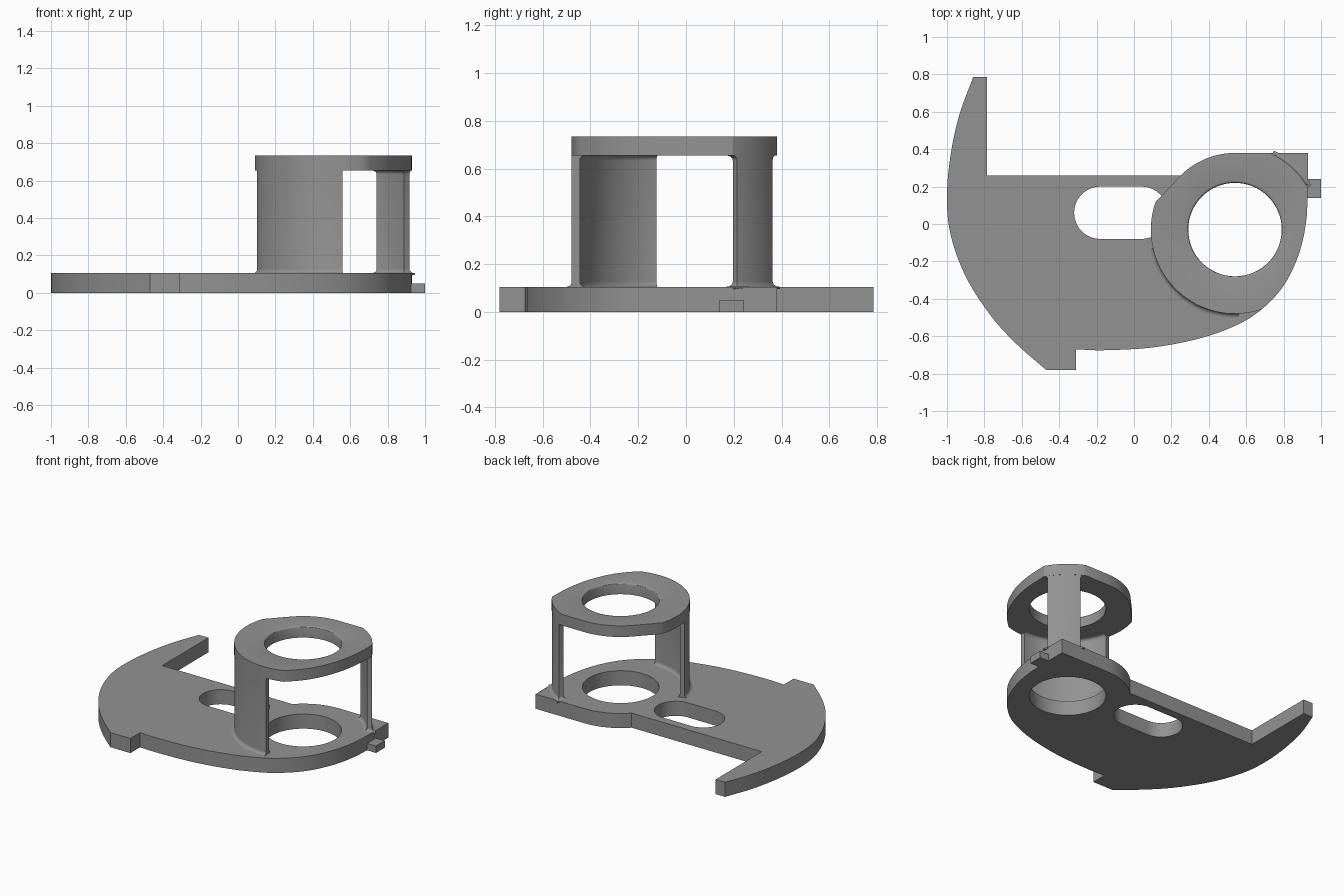
import bpy, bmesh, math
from mathutils import Vector

if "Cube" in bpy.data.objects:
    bpy.data.objects.remove(bpy.data.objects["Cube"])

CX, CY = 0.54, -0.03          # axis of the round holder
R_OUT, R_BACK, R_HOLE = 0.45, 0.41, 0.25
Z_PLATE, Z_RING, Z_TOP = 0.105, 0.655, 0.735

grey = bpy.data.materials.new("grey")
grey.diffuse_color = (0.29, 0.29, 0.29, 1)
grey.use_nodes = True
grey.node_tree.nodes["Principled BSDF"].inputs["Base Color"].default_value = grey.diffuse_color


def arc(cx, cy, r, a0, a1, n):
    """Points on an arc, angles in degrees."""
    return [(cx + r * math.cos(math.radians(a0 + (a1 - a0) * i / n)),
             cy + r * math.sin(math.radians(a0 + (a1 - a0) * i / n))) for i in range(n + 1)]


def smooth_path(pts, n=6):
    """Catmull-Rom curve through the points."""
    p = [Vector(q) for q in pts]
    p = [2 * p[0] - p[1]] + p + [2 * p[-1] - p[-2]]
    out = []
    for a, b, c, d in zip(p, p[1:], p[2:], p[3:]):
        for i in range(n):
            t = i / n
            v = 0.5 * (2 * b + (c - a) * t + (2 * a - 5 * b + 4 * c - d) * t * t
                       + (3 * b - a - 3 * c + d) * t ** 3)
            out.append(tuple(v))
    return out + [tuple(pts[-1])]


def finish(bm, name):
    bmesh.ops.recalc_face_normals(bm, faces=bm.faces[:])
    me = bpy.data.meshes.new(name)
    bm.to_mesh(me)
    bm.free()
    me.materials.append(grey)
    ob = bpy.data.objects.new(name, me)
    bpy.context.collection.objects.link(ob)
    bpy.ops.object.select_all(action='DESELECT')
    bpy.context.view_layer.objects.active = ob
    ob.select_set(True)
    bpy.ops.object.shade_smooth_by_angle(angle=math.radians(30))
    return ob


def slab(name, loops, z0, z1, hole_round=0.0):
    """Outline plus holes, filled and extruded; the round hole's top rim may be eased."""
    bm = bmesh.new()
    for loop in loops:
        vs = [bm.verts.new((x, y, z0)) for x, y in loop]
        for a, b in zip(vs, vs[1:] + vs[:1]):
            bm.edges.new((a, b))
    bmesh.ops.triangle_fill(bm, edges=bm.edges[:], use_beauty=True)
    ext = bmesh.ops.extrude_face_region(bm, geom=bm.faces[:], use_keep_orig=True)
    for v in ext["geom"]:
        if isinstance(v, bmesh.types.BMVert):
            v.co.z = z1
    bmesh.ops.recalc_face_normals(bm, faces=bm.faces[:])
    if hole_round:
        rim = [e for e in bm.edges if e.calc_face_angle(0) > 1 and all(
            v.co.z > z1 - 1e-4 and abs(math.hypot(v.co.x - CX, v.co.y - CY) - R_HOLE) < 1e-3
            for v in e.verts)]
        bmesh.ops.bevel(bm, geom=rim, offset=hole_round, segments=3, profile=0.5, affect='EDGES')
    return finish(bm, name)


def arc_post(name, a0, a1, n, flare_ends):
    """Curved upright with fillets where it meets the plate and the ring."""
    f = 0.022
    levels = [(Z_PLATE - 0.01, f)]
    levels += [(Z_PLATE + f * (1 - math.cos(t)), f * (1 - math.sin(t)))
               for t in [math.pi / 2 * i / 5 for i in range(6)]]
    levels += [(Z_PLATE + Z_RING - z, d) for z, d in reversed(levels)]
    bm = bmesh.new()
    rows = []
    for z, d in levels:
        da = math.degrees(d / R_OUT) if flare_ends else 0
        outer = R_OUT - 0.001 + (d if z < 0.4 else 0)
        pts = arc(CX, CY, outer, a0 - da, a1 + da, n) + arc(CX, CY, 0.415 - d, a1 + da, a0 - da, n)
        rows.append([bm.verts.new((x, y, z)) for x, y in pts])
    m = len(rows[0])
    for lo, hi in zip(rows, rows[1:]):
        for i in range(m):
            j = (i + 1) % m
            bm.faces.new((lo[i], lo[j], hi[j], hi[i]))
    for row in (rows[0], rows[-1]):
        for i in range(n):
            bm.faces.new((row[i], row[i + 1], row[m - 2 - i], row[m - 1 - i]))
    return finish(bm, name)


# Shared outer curve on the front right, running from the front step to the right side
right_curve = smooth_path([(-0.31, -0.67), (-0.16, -0.675), (0.1, -0.66), (0.35, -0.612), (0.55, -0.54),
                           (0.684, -0.455), (0.8, -0.33), (0.88, -0.165), (0.92, 0.01), (0.93, 0.194)])
left_curve = smooth_path([(-0.86, 0.785), (-0.935, 0.58), (-0.982, 0.36), (-1.0, 0.14), (-0.98, -0.06),
                          (-0.9, -0.28), (-0.77, -0.485), (-0.63, -0.64), (-0.47, -0.78)])
back_arc = arc(CX, CY, R_BACK, 90, 135, 12)
hole = arc(CX, CY, R_HOLE, 0, 354.375, 63)

# Base plate with hook arm, front step, round hole and slot
plate = left_curve + [(-0.31, -0.78)] + right_curve + [(0.93, 0.38)] + back_arc + [(-0.785, 0.26), (-0.785, 0.785)]
slot = arc(-0.18, 0.06, 0.14, 90, 270, 20) + arc(0.04, 0.06, 0.14, -90, 90, 20)
slab("base_plate", [plate, hole, slot], 0, Z_PLATE)

# Top ring, trimmed by the right-hand curve and the flat back
ring = back_arc + arc(CX, CY, R_OUT, 160.8, 288.7, 36)
ring += [p for p in right_curve if p[0] > 0.69 and p[1] > -0.45]
ring += arc(CX, CY, R_OUT, 30.6, 65.7, 12)
slab("top_ring", [ring, hole], Z_RING, Z_TOP, 0.012)

# Curved wall and narrow post carrying the ring
arc_post("curved_wall", 193, 272.5, 28, False)
arc_post("rear_post", 33, 61, 10, True)

# Small locating tab on the right edge
slab("side_tab", [[(0.91, 0.14), (1.0, 0.14), (1.0, 0.24), (0.91, 0.24)]], 0, 0.05)
